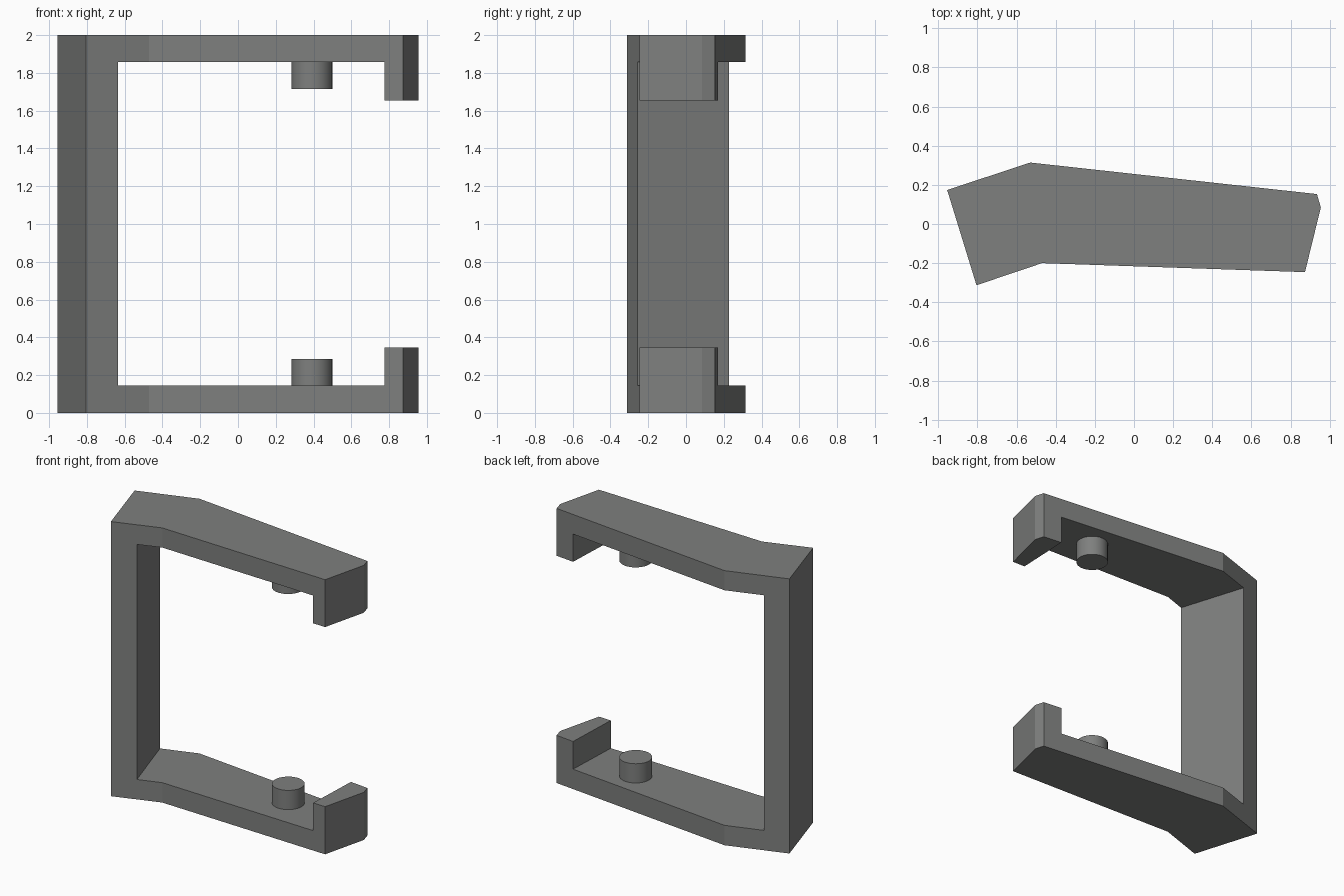
import bpy, bmesh

if "Cube" in bpy.data.objects:
    bpy.data.objects.remove(bpy.data.objects["Cube"])

# Dark grey finish shared by all parts
dark = bpy.data.materials.new("dark_grey")
dark.diffuse_color = (0.21, 0.215, 0.21, 1)
dark.use_nodes = True
dark.node_tree.nodes["Principled BSDF"].inputs["Base Color"].default_value = dark.diffuse_color


def prism(name, outline, z0, z1):
    """Closed solid made by extruding an (x, y) outline from z0 to z1."""
    bm = bmesh.new()
    face = bm.faces.new([bm.verts.new((x, y, z0)) for x, y in outline])
    top = bmesh.ops.extrude_face_region(bm, geom=[face])["geom"]
    verts = [g for g in top if isinstance(g, bmesh.types.BMVert)]
    bmesh.ops.translate(bm, verts=verts, vec=(0, 0, z1 - z0))
    bmesh.ops.recalc_face_normals(bm, faces=bm.faces)
    mesh = bpy.data.meshes.new(name)
    bm.to_mesh(mesh)
    bm.free()
    mesh.materials.append(dark)
    obj = bpy.data.objects.new(name, mesh)
    bpy.context.collection.objects.link(obj)
    return obj


def carve(target, cutter):
    """Subtract the cutter from the target, then discard the cutter."""
    cutter.hide_render = True
    mod = target.modifiers.new("carve", 'BOOLEAN')
    mod.operation, mod.solver, mod.object = 'DIFFERENCE', 'EXACT', cutter
    bpy.context.view_layer.objects.active = target
    bpy.ops.object.modifier_apply(modifier=mod.name)
    bpy.data.objects.remove(cutter, do_unlink=True)


# C-shaped bracket: bent plan outline, full height
frame = prism("bracket_frame", [
    (-0.805, -0.313), (-0.47, -0.2), (0.874, -0.246), (0.955, 0.085),
    (0.935, 0.153), (-0.53, 0.314), (-0.955, 0.174)], 0, 2)

# Opening between the arms: inner wall line on the left, hook faces on the right
wall_front, wall_back = (-0.524, -0.61), (-0.908, 0.608)
hook_front, hook_back = (0.761, -0.6), (0.809, 0.6)
carve(frame, prism("opening_cutter",
                   [wall_front, hook_front, hook_back, wall_back], 0.145, 1.857))

# Mouth between the two end hooks
carve(frame, prism("mouth_cutter",
                   [(0.6, -0.6), (1.3, -0.6), (1.3, 0.6), (0.6, 0.6)], 0.347, 1.655))

# Pivot pins on the inside of both arms
for name, z in (("lower_pin", 0.21), ("upper_pin", 1.79)):
    bpy.ops.mesh.primitive_cylinder_add(vertices=32, radius=0.108, depth=0.15,
                                        location=(0.391, 0.02, z))
    pin = bpy.context.object
    pin.name = name
    pin.data.materials.append(dark)
    bpy.ops.object.shade_smooth_by_angle()
